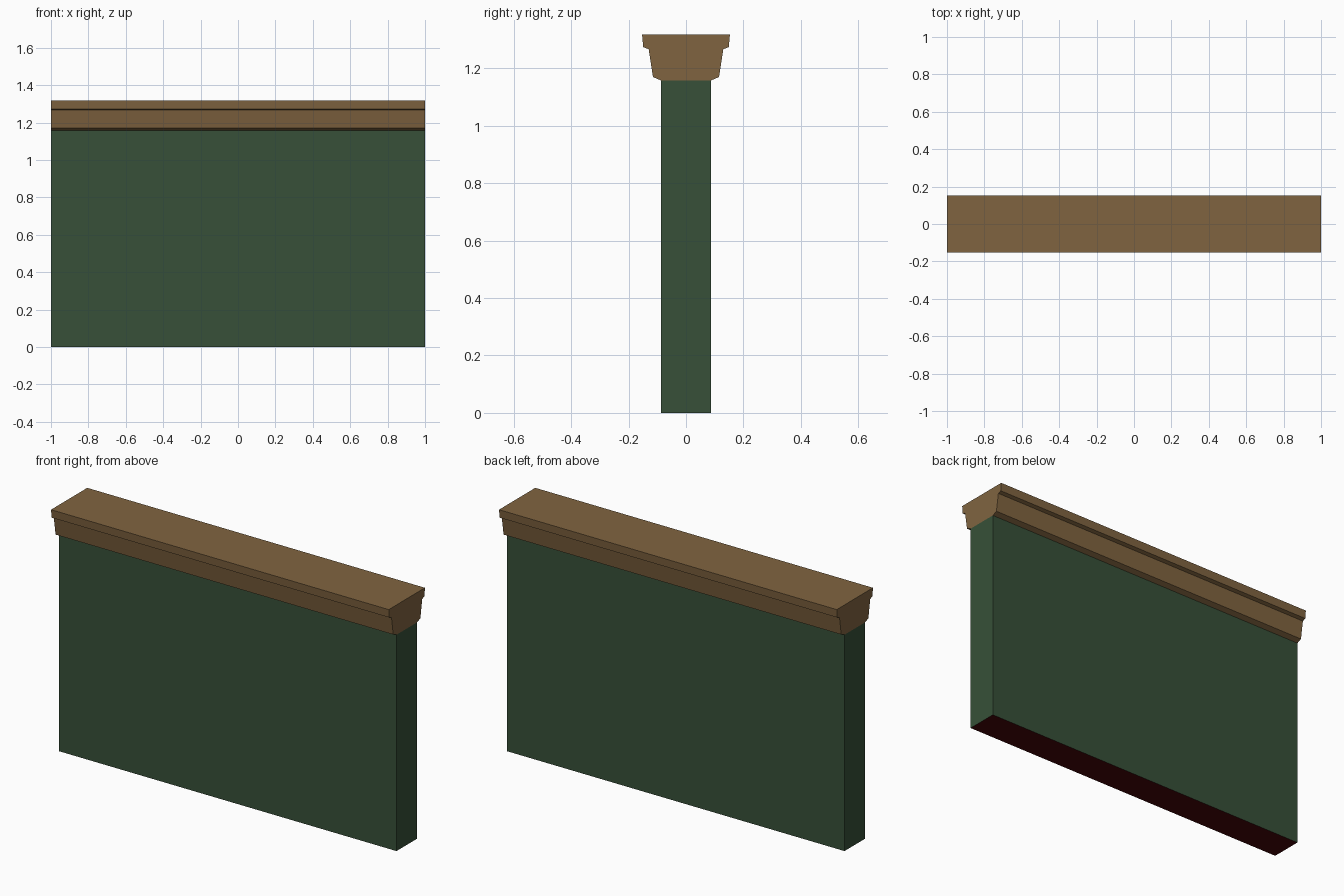
import bpy, bmesh

if "Cube" in bpy.data.objects:
    bpy.data.objects.remove(bpy.data.objects["Cube"])


def material(name, srgb):
    m = bpy.data.materials.new(name)
    lin = [((c / 255 + 0.055) / 1.055) ** 2.4 if c > 10 else c / 255 / 12.92 for c in srgb]
    m.diffuse_color = (*lin, 1)
    m.use_nodes = True
    m.node_tree.nodes["Principled BSDF"].inputs["Base Color"].default_value = m.diffuse_color
    return m


def extrude_profile(name, half, mats):
    """Mirror a (y, z) half profile listed bottom to top, extrude it along x."""
    ring = half + [(-y, z) for y, z in reversed(half)]
    bm = bmesh.new()
    face = bm.faces.new([bm.verts.new((-1, y, z)) for y, z in ring])
    new = bmesh.ops.extrude_face_region(bm, geom=[face])["geom"]
    bmesh.ops.translate(bm, vec=(2, 0, 0),
                        verts=[v for v in new if isinstance(v, bmesh.types.BMVert)])
    bmesh.ops.recalc_face_normals(bm, faces=bm.faces)
    # the face resting on the ground takes the second colour
    for f in bm.faces:
        if len(mats) > 1 and f.normal.z < -0.9:
            f.material_index = 1
    me = bpy.data.meshes.new(name)
    bm.to_mesh(me)
    bm.free()
    for m in mats:
        me.materials.append(m)
    ob = bpy.data.objects.new(name, me)
    bpy.context.collection.objects.link(ob)


green = material("dark green paint", (55, 80, 56))
brown = material("brown wood", (128, 100, 64))
red = material("dark red underside", (70, 6, 9))

# plain wall panel
extrude_profile("wall_panel", [(0.087, 0), (0.087, 1.158)], [green, red])

# moulded cap rail with a stepped lip
extrude_profile("cap_rail", [(0.087, 1.158), (0.115, 1.17), (0.130, 1.267),
                             (0.149, 1.274), (0.153, 1.318)], [brown])
